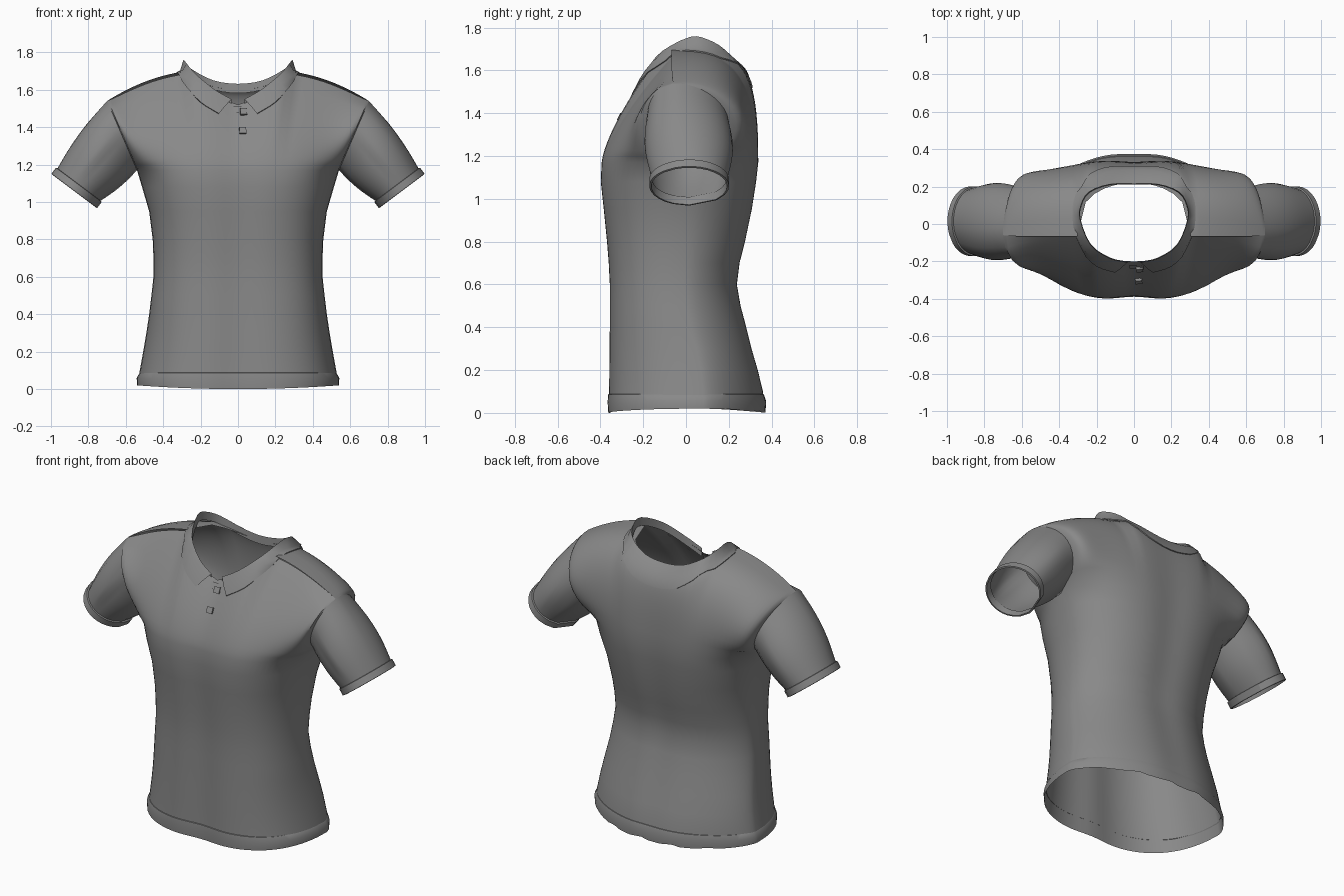
import bpy, bmesh, math
from mathutils import Vector
from mathutils.bvhtree import BVHTree

if "Cube" in bpy.data.objects:
    bpy.data.objects.remove(bpy.data.objects["Cube"])

cloth = bpy.data.materials.new("grey_cloth")
cloth.use_nodes = True
GREY = (0.25, 0.25, 0.25, 1)
cloth.diffuse_color = GREY
cloth.node_tree.nodes["Principled BSDF"].inputs["Base Color"].default_value = GREY


def make_object(name, grids, angle=40):
    """Skin one or more grids (lists of rows of points) into a smooth object."""
    bm = bmesh.new()
    for rows in grids:
        vs = [[bm.verts.new(p) for p in row] for row in rows]
        for a, b in zip(vs, vs[1:]):
            for i in range(len(a) - 1):
                bm.faces.new((a[i], a[i + 1], b[i + 1], b[i]))
    bmesh.ops.remove_doubles(bm, verts=bm.verts, dist=0.0005)
    bmesh.ops.recalc_face_normals(bm, faces=bm.faces)
    mesh = bpy.data.meshes.new(name)
    bm.to_mesh(mesh)
    bm.free()
    mesh.materials.append(cloth)
    mesh.shade_smooth()
    mesh.set_sharp_from_angle(angle=math.radians(angle))
    obj = bpy.data.objects.new(name, mesh)
    bpy.context.collection.objects.link(obj)
    return obj


def mirrored(rows):
    return [[Vector((-p[0], p[1], p[2])) for p in row] for row in rows]


# Body sections: height, half width, front y, back y, side seam y
SECTIONS = [
    (0.02, 0.54, -0.36, 0.375, 0.08), (0.1, 0.525, -0.358, 0.365, 0.08),
    (0.2, 0.507, -0.357, 0.34, 0.07), (0.3, 0.49, -0.356, 0.31, 0.05),
    (0.4, 0.475, -0.355, 0.285, 0.02), (0.5, 0.463, -0.355, 0.258, 0.0),
    (0.6, 0.452, -0.355, 0.24, -0.01), (0.7, 0.452, -0.36, 0.252, -0.005),
    (0.8, 0.456, -0.368, 0.277, 0.0), (0.95, 0.475, -0.383, 0.308, 0.01),
    (1.08, 0.513, -0.397, 0.328, 0.02), (1.17, 0.54, -0.393, 0.338, 0.02),
]
HALF = 20      # columns from centre to side
NECK = 6       # column at the side of the neck
ROWS = 14      # rows from armpit to shoulder
SHOULDER = 0.7
spread = [1 - (1 - i / HALF) ** 1.6 for i in range(HALF + 1)]
columns = [-s for s in reversed(spread[1:])] + spread
NECK_X = SHOULDER * spread[NECK]


def section_point(section, s, back):
    z, w, yf, yb, ys = section
    k = abs(s)
    if back:
        h = min(1, z / 1.1)
        bulge = (1 - k ** (1.9 + h)) ** (0.66 - 0.13 * h)
    else:
        bulge = (1 - k ** 3.1) ** 0.45
    depth = (yb if back else yf) - ys
    dent = 1.02 - 0.04 * math.exp(-(k / 0.22) ** 2)
    return Vector((w * s, ys + depth * bulge * dent, z))


def top_edge(s, back):
    """Shoulder line and neckline."""
    x = SHOULDER * s
    k = abs(x) / NECK_X
    if k >= 0.999:
        f = (abs(x) - NECK_X) / (SHOULDER - NECK_X)
        z = 1.695 - 0.06 * f - 0.095 * f ** 2
        step = 1 - f ** 6
        if back:
            return Vector((x, -0.06 - 0.008 * step, z))
        return Vector((x, -0.06 + 0.006 * step, z - 0.014 * step))
    round_off = math.sqrt(1 - k * k)
    if back:
        return Vector((x, -0.068 + 0.288 * round_off ** 0.7, 1.60 + 0.09 * k * k))
    return Vector((x, -0.054 - 0.146 * round_off, 1.52 + 0.16 * k ** 1.2))


def upper_point(s, t, back):
    a = section_point(SECTIONS[-1], s, back)
    b = top_edge(s, back)
    if back:
        ang = t * math.pi / 2
        f = math.sin(ang) ** 0.8
        g = 0 if t == 1 else math.cos(ang) ** 0.62
    else:
        f, g = t, 1 - t ** 1.4
    y = b.y + (a.y - b.y) * g
    arm = max(0, math.sin(math.pi * f)) ** 0.55
    y += arm * (0.185 * abs(s) ** 5 if back else -0.165 * abs(s) ** 7)
    return Vector((a.x + (b.x - a.x) * f, y, a.z + (b.z - a.z) * f))


# Torso: front and back panels, the back overlapping at the shoulder seam
def panel(back):
    rows = [[section_point(sec, s, back) for s in columns] for sec in SECTIONS]
    rows += [[upper_point(s, j / ROWS, back) for s in columns]
             for j in range(1, ROWS + 1)]
    return rows


torso = make_object("shirt_body", [panel(False), panel(True)])
surface = BVHTree.FromPolygons([v.co.copy() for v in torso.data.vertices],
                               [tuple(p.vertices) for p in torso.data.polygons])


def on_cloth(p, lift):
    """Drop a point on the torso and lift it slightly outward."""
    loc, normal, _, _ = surface.find_nearest(Vector(p))
    if normal.dot(loc - Vector((0, 0.03, 1.2))) < 0:
        normal = -normal
    return loc + normal * lift


# Hem band around the bottom
def hem(back):
    rows = []
    for z, grow in ((0.088, 1.0), (0.086, 1.012), (0.05, 1.014), (0.0, 1.006)):
        row = []
        for s in columns:
            p = section_point(SECTIONS[0 if z < 0.06 else 1], s, back)
            wave = 0.01 * math.sin(17 * s) if back else 0
            z_low = z + (1 - z / 0.09) * (0.02 * s * s + (1 - s * s) * max(0, wave))
            row.append(Vector((p.x * (1 + (grow - 1) * 0.2), p.y * grow, z_low)))
        rows.append(row)
    return rows


make_object("hem_band", [hem(False), hem(True)], 30)

# Sleeves: loft from the armhole to a tilted cuff ring
armhole = [upper_point(1, j / ROWS, False) for j in range(ROWS + 1)]
armhole += [upper_point(1, j / ROWS, True) for j in range(ROWS - 1, -1, -1)]
angles = [math.atan2((p.y - 0.02) / 0.2, (p.z - 1.355) / 0.185) for p in armhole]
OUT, UP = Vector((0.6, 0, -0.8)), Vector((0.8, 0, 0.6))
CUFF = Vector((0.875, 0.015, 1.06))


def cuff_ring(offset, grow):
    return [CUFF + OUT * offset + UP * (0.147 + grow) * math.cos(a)
            + Vector((0, 0.18 + grow, 0)) * math.sin(a) for a in angles]


end = cuff_ring(-0.04, -0.003)
sleeve = []
for k in range(10):
    w = k / 9
    row = []
    for a, b in zip(armhole, end):
        spoke = b - (CUFF - OUT * 0.04)
        swell = 0.13 if spoke.z > 0 else 0.07
        row.append(a.lerp(b, w) + spoke * swell * math.sin(math.pi * w))
    sleeve.append(row)
cuff = [cuff_ring(-0.042, -0.003), cuff_ring(-0.04, 0.006),
        cuff_ring(0.0, 0.006), cuff_ring(0.002, -0.003), cuff_ring(-0.04, -0.007)]
for side, flip in (("left", lambda r: r), ("right", mirrored)):
    make_object(side + "_sleeve", [flip(sleeve)], 50)
    make_object(side + "_cuff", [flip(cuff)], 30)

# Collar: standing fold and a flap lying on the cloth, tip to centre back
FOLD = [(0.035, -0.205, 1.55), (0.13, -0.183, 1.605), (0.232, -0.112, 1.69),
        (0.287, 0.02, 1.757), (0.284, 0.1, 1.745), (0.24, 0.172, 1.705),
        (0.13, 0.212, 1.65), (0, 0.215, 1.632)]
FLAP = [(0.1, -0.27, 1.48), (0.2, -0.235, 1.54), (0.28, -0.14, 1.62),
        (0.325, 0, 1.69), (0.325, 0.13, 1.685), (0.27, 0.25, 1.645),
        (0.15, 0.32, 1.555), (0, 0.32, 1.52)]


def smooth_path(points, steps=3):
    """Catmull-Rom path through the points."""
    pts = [Vector(p) for p in points]
    before, after = 2 * pts[0] - pts[1], Vector((-pts[-2].x, pts[-2].y, pts[-2].z))
    pts = [before] + pts + [after]
    path = []
    for a, b, c, d in zip(pts, pts[1:], pts[2:], pts[3:]):
        for i in range(steps):
            t = i / steps
            path.append(b + 0.5 * t * (c - a + t * (2 * a - 5 * b + 4 * c - d
                                                   + t * (3 * (b - c) + d - a))))
    return path + [Vector(points[-1])]


fold, flap = smooth_path(FOLD), smooth_path(FLAP)
stand = [Vector((p.x * 0.99, p.y * 0.98, p.z - 0.05)) for p in fold]
middle = [on_cloth(a.lerp(b, 0.55), 0.013) for a, b in zip(fold, flap)]
outer = [on_cloth(p, 0.006) for p in flap]
tuck = [on_cloth(p, 0.0) for p in flap]
collar = [stand, fold, middle, outer, tuck]
make_object("collar", [collar, mirrored(collar)], 45)

# Button placket tab between the collar tips
tab = [[on_cloth((x, -0.25, z), 0.006) for x in (-0.02, 0.015, 0.05)]
       for z in (1.535, 1.51, 1.485)]
make_object("placket_tab", [tab])

# Square buttons
for n, (y, z) in enumerate(((-0.27, 1.5), (-0.31, 1.385))):
    spot = on_cloth((0.025, y, z), 0.008)
    bpy.ops.mesh.primitive_cube_add(size=1, location=spot)
    button = bpy.context.object
    button.name = f"button_{n + 1}"
    button.scale = (0.036, 0.016, 0.036)
    button.rotation_euler = (math.radians(-28), 0, math.radians(6))
    button.data.materials.append(cloth)
